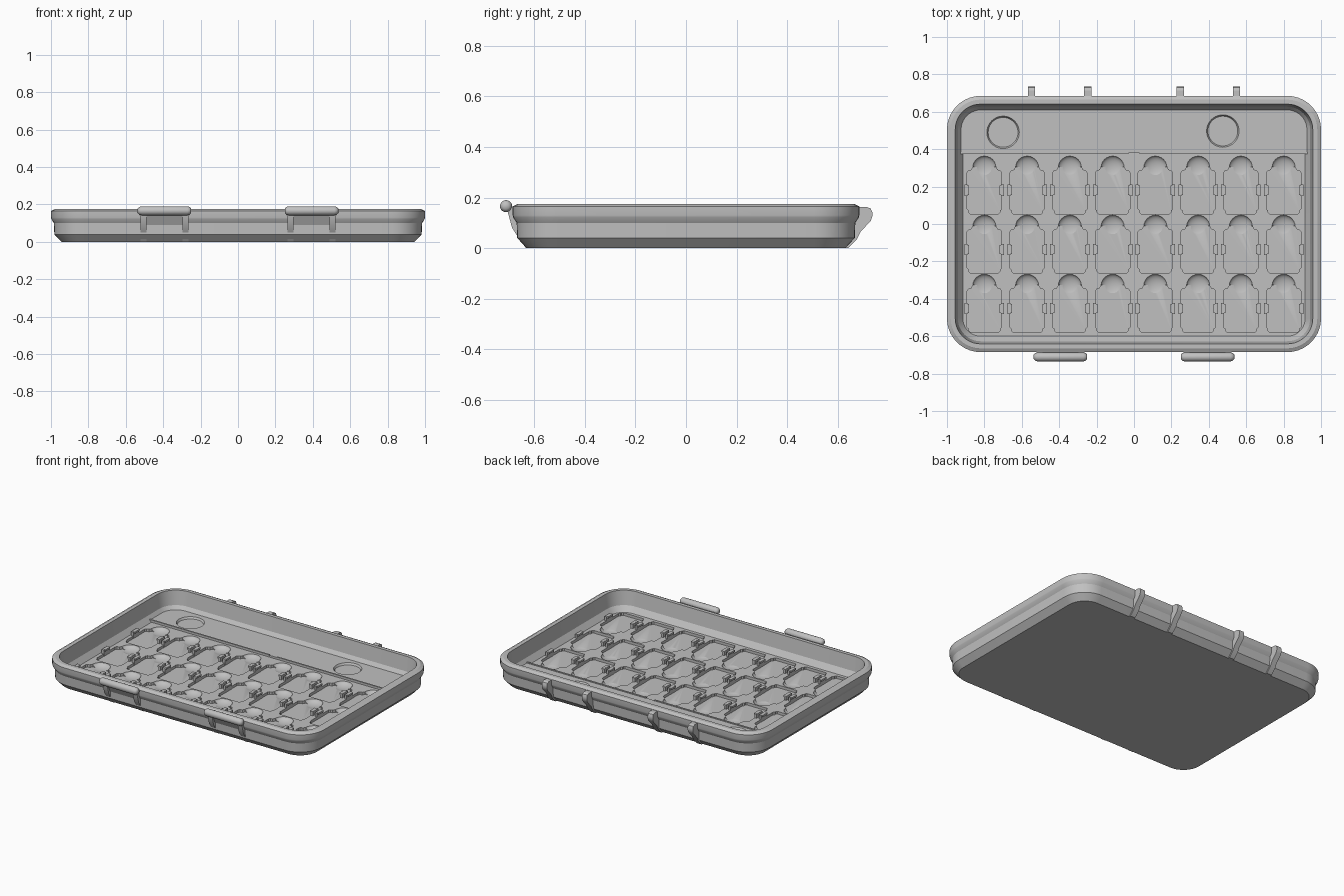
import bpy, bmesh, math
from mathutils import Matrix

if "Cube" in bpy.data.objects:
    bpy.data.objects.remove(bpy.data.objects["Cube"], do_unlink=True)

GREY = (0.53, 0.53, 0.53, 1)
grey = bpy.data.materials.new("plain grey plastic")
grey.use_nodes = True
grey.diffuse_color = GREY
grey.node_tree.nodes["Principled BSDF"].inputs["Base Color"].default_value = GREY


def finish(name, bm, angle=25):
    bmesh.ops.recalc_face_normals(bm, faces=bm.faces)
    mesh = bpy.data.meshes.new(name)
    bm.to_mesh(mesh)
    bm.free()
    mesh.materials.append(grey)
    ob = bpy.data.objects.new(name, mesh)
    bpy.context.collection.objects.link(ob)
    smooth(ob, angle)
    return ob


def smooth(ob, angle=25):
    bpy.ops.object.select_all(action="DESELECT")
    ob.select_set(True)
    bpy.context.view_layer.objects.active = ob
    bpy.ops.object.shade_smooth_by_angle(angle=math.radians(angle))


def prism(bm, points, axis, lo, hi):
    """Extrude a closed outline along x or z."""
    def place(p, d):
        return (d, p[0], p[1]) if axis == "x" else (p[0], p[1], d)
    a = [bm.verts.new(place(p, lo)) for p in points]
    b = [bm.verts.new(place(p, hi)) for p in points]
    bm.faces.new(a[::-1])
    bm.faces.new(b)
    for i in range(len(a)):
        j = (i + 1) % len(a)
        bm.faces.new((a[i], a[j], b[j], b[i]))


def box(bm, centre, size):
    bmesh.ops.create_cube(bm, size=1, matrix=Matrix.Translation(centre) @ Matrix.Diagonal((*size, 1)))


def rounded_rect(hx, hy, r, steps=10):
    pts = []
    for q, (sx, sy) in enumerate([(1, 1), (-1, 1), (-1, -1), (1, -1)]):
        for i in range(steps + 1):
            t = math.pi / 2 * (q + i / steps)
            pts.append((sx * (hx - r) + r * math.cos(t), sy * (hy - r) + r * math.sin(t)))
    return pts


def cut(ob, cutter):
    mod = ob.modifiers.new("cut", "BOOLEAN")
    mod.operation, mod.solver, mod.object = "DIFFERENCE", "EXACT", cutter
    bpy.ops.object.select_all(action="DESELECT")
    bpy.context.view_layer.objects.active = ob
    ob.select_set(True)
    bpy.ops.object.modifier_apply(modifier=mod.name)
    bpy.data.objects.remove(cutter, do_unlink=True)


# Tray shell: rounded rings from the base, over the rim, down to the floor (inset, height)
FLOOR = 0.043
profile = [(0.056, 0), (0.018, 0.04), (0.016, 0.1), (0.002, 0.122), (0, 0.13), (0, 0.165),
           (0.017, 0.173), (0.02, 0.175), (0.044, 0.175), (0.058, 0.08), (0.085, FLOOR)]
bm = bmesh.new()
rings = []
for inset, z in profile:
    pts = rounded_rect(1 - inset, 0.685 - inset, 0.18 - inset)
    rings.append([bm.verts.new((x, y, z)) for x, y in pts])
n = len(rings[0])
for a, b in zip(rings, rings[1:]):
    for i in range(n):
        bm.faces.new((a[i], a[(i + 1) % n], b[(i + 1) % n], b[i]))
bm.faces.new(rings[0])
bm.faces.new(rings[-1])
tray = finish("tray", bm)

# Grid of card pockets with shallow thumb dimples
columns = [-0.8 + i * 1.6 / 7 for i in range(8)]
rows = [0.18 - i * 0.316 for i in range(3)]
half = [(0.06, 0.125), (0.07, 0.108), (0.085, 0.104), (0.092, 0.094),
        (0.092, -0.1), (0.083, -0.108), (0.083, -0.118), (0.075, -0.126)]
outline = half + [(-x, y) for x, y in reversed(half)]
bm = bmesh.new()
for cx in columns:
    for cy in rows:
        prism(bm, [(cx + x, cy + y) for x, y in outline], "z", FLOOR - 0.018, 0.1)
cut(tray, finish("pocket_cutter", bm))

bm = bmesh.new()
for cx in columns:
    for cy in rows:
        place = Matrix.Translation((cx, cy + 0.121, FLOOR + 0.004)) @ Matrix.Diagonal((1, 1, 0.45, 1))
        bmesh.ops.create_uvsphere(bm, u_segments=24, v_segments=16, radius=0.063, matrix=place)
cut(tray, finish("dimple_cutter", bm))
smooth(tray)

# Small gripping tabs beside each pocket
bm = bmesh.new()
for cx in columns:
    for cy in rows:
        for side in (-1, 1):
            x = cx + side * 0.098
            box(bm, (x, cy, FLOOR + 0.005), (0.016, 0.06, 0.045))
            box(bm, (x - side * 0.006, cy, FLOOR + 0.022), (0.02, 0.05, 0.012))
finish("pocket_tabs", bm)

# Raised back shelf with two round dishes and a low ridge along its front edge
SHELF = 0.056
bm = bmesh.new()
back = [(x, y) for x, y in rounded_rect(0.94, 0.625, 0.12) if y > 0]
prism(bm, back + [(-0.94, 0.38), (0.94, 0.38)], "z", 0.025, SHELF)
shelf = finish("back_shelf", bm)
bm = bmesh.new()
for x, y in ((-0.7, 0.49), (0.475, 0.497)):
    bmesh.ops.create_cone(bm, cap_ends=True, segments=40, radius1=0.078, radius2=0.1, depth=0.04,
                          matrix=Matrix.Translation((x, y, SHELF + 0.004)))
cut(shelf, finish("dish_cutter", bm))
smooth(shelf)

bm = bmesh.new()
for side in (-1, 1):
    box(bm, (side * 0.485, 0.38, SHELF), (0.91, 0.01, 0.01))
finish("shelf_ridge", bm)

# Front latches: rounded bar, two ribs and a sloping web
rib = [(-0.61, 0.0), (-0.632, 0.0), (-0.655, 0.03), (-0.687, 0.08), (-0.705, 0.145),
       (-0.705, 0.165), (-0.68, 0.165), (-0.66, 0.1)]
web = [(-0.66, 0.09), (-0.672, 0.09), (-0.7, 0.145), (-0.7, 0.16), (-0.67, 0.16)]
for name, cx in (("right", -0.393), ("left", 0.393)):
    bm = bmesh.new()
    # Bar rings along x, closing in at both ends
    ring_list = []
    for dx, r in ((-0.143, 0.012), (-0.134, 0.021), (-0.122, 0.024),
                  (0.122, 0.024), (0.134, 0.021), (0.143, 0.012)):
        ring_list.append([bm.verts.new((cx + dx, -0.711 + r * math.cos(t), 0.166 + r * math.sin(t)))
                          for t in (math.tau * i / 20 for i in range(20))])
    for a, b in zip(ring_list, ring_list[1:]):
        for i in range(20):
            bm.faces.new((a[i], a[(i + 1) % 20], b[(i + 1) % 20], b[i]))
    bm.faces.new(ring_list[0])
    bm.faces.new(ring_list[-1])
    finish(name + "_latch_bar", bm, 50)
    bm = bmesh.new()
    for side in (-1, 1):
        prism(bm, rib, "x", cx + side * 0.112 - 0.017, cx + side * 0.112 + 0.017)
    prism(bm, web, "x", cx - 0.1, cx + 0.1)
    finish(name + "_latch_frame", bm)

# Back hinge lugs
lug = [(0.6, 0.0), (0.64, 0.0), (0.675, 0.035), (0.69, 0.065), (0.73, 0.108), (0.736, 0.125),
       (0.736, 0.142), (0.73, 0.156), (0.715, 0.163), (0.66, 0.163)]
bm = bmesh.new()
for x in (-0.547, -0.247, 0.247, 0.547):
    prism(bm, lug, "x", x - 0.019, x + 0.019)
finish("hinge_lugs", bm)
